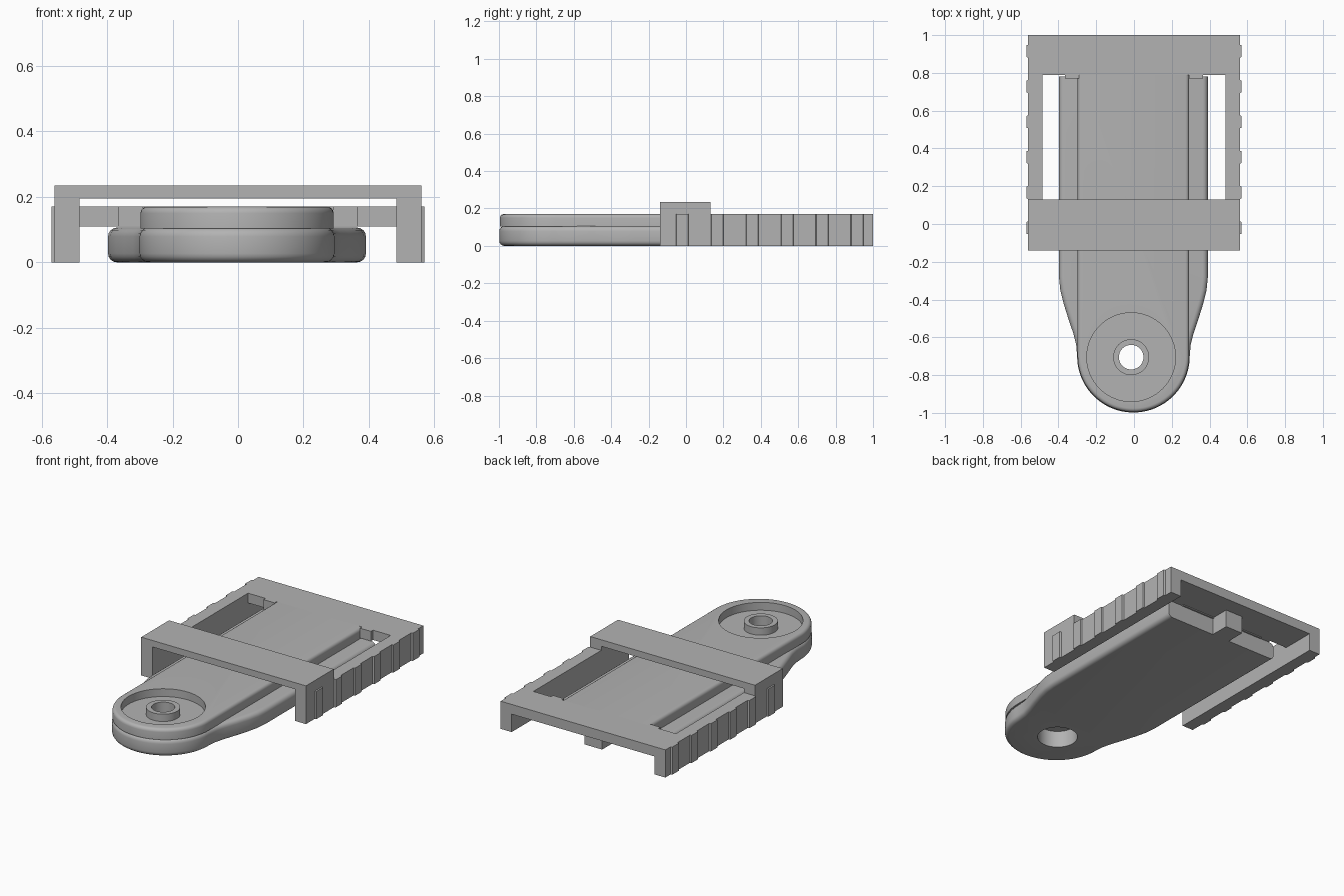
import bpy, bmesh, math
from math import cos, sin, pi

cube = bpy.data.objects.get("Cube")
if cube:
    bpy.data.objects.remove(cube, do_unlink=True)

grey = bpy.data.materials.new("plain grey")
grey.use_nodes = True
COL = (0.45, 0.45, 0.45, 1)
grey.diffuse_color = COL
grey.node_tree.nodes["Principled BSDF"].inputs["Base Color"].default_value = COL

HUB = (-0.015, -0.705)   # pivot hole centre


def finish(name, bm, smooth=False):
    bmesh.ops.recalc_face_normals(bm, faces=bm.faces[:])
    me = bpy.data.meshes.new(name)
    bm.to_mesh(me)
    bm.free()
    me.materials.append(grey)
    ob = bpy.data.objects.new(name, me)
    bpy.context.collection.objects.link(ob)
    if smooth:
        activate(ob)
        bpy.ops.object.shade_smooth_by_angle(angle=math.radians(35))
    return ob


def activate(ob):
    bpy.ops.object.select_all(action='DESELECT')
    ob.select_set(True)
    bpy.context.view_layer.objects.active = ob


def extrude(bm, pts, vec):
    face = bm.faces.new([bm.verts.new(p) for p in pts])
    geo = bmesh.ops.extrude_face_region(bm, geom=[face])["geom"]
    bmesh.ops.translate(bm, vec=vec, verts=[v for v in geo if isinstance(v, bmesh.types.BMVert)])


def box(name, x0, x1, y0, y1, z0, z1):
    bm = bmesh.new()
    extrude(bm, [(x0, y0, z0), (x1, y0, z0), (x1, y1, z0), (x0, y1, z0)], (0, 0, z1 - z0))
    return finish(name, bm)


def slab(name, side, radius, z0, z1, bevel, top_only):
    """Round-nosed tongue: nose arc, then the side points, mirrored, with rounded rims."""
    arc = [(radius * sin(a), -0.7 - radius * cos(a)) for a in (i * pi / 48 for i in range(1, 25))]
    half = arc + side
    outline = [(0, -0.7 - radius)] + half + [(-x, y) for x, y in reversed(half)]
    rear = side[-1][1]
    bm = bmesh.new()
    extrude(bm, [(x - 0.003, y, z0) for x, y in outline], (0, 0, z1 - z0))
    rims = [e for e in bm.edges
            if abs(e.verts[0].co.z - e.verts[1].co.z) < 1e-5
            and min(v.co.y for v in e.verts) < rear - 1e-4
            and not (top_only and e.verts[0].co.z < (z0 + z1) / 2)]
    bmesh.ops.bevel(bm, geom=rims, offset=bevel, segments=4, profile=0.5, affect='EDGES')
    return finish(name, bm)


def drill(ob, radius, z0, z1):
    bm = bmesh.new()
    ring = [(HUB[0] + radius * cos(i * pi / 32), HUB[1] + radius * sin(i * pi / 32), z0) for i in range(64)]
    extrude(bm, ring, (0, 0, z1 - z0))
    cutter = finish("cutter", bm)
    cutter.hide_render = True
    mod = ob.modifiers.new("hole", 'BOOLEAN')
    mod.operation = 'DIFFERENCE'
    mod.solver = 'EXACT'
    mod.object = cutter
    activate(ob)
    bpy.ops.object.modifier_apply(modifier=mod.name)
    bpy.data.objects.remove(cutter, do_unlink=True)


def smooth(ob):
    activate(ob)
    bpy.ops.object.shade_smooth_by_angle(angle=math.radians(35))


# Lower tongue with flared shoulders and a wide bore underneath
shoulder = [(0.303, -0.64), (0.318, -0.58), (0.345, -0.5), (0.37, -0.42),
            (0.387, -0.35), (0.394, -0.28), (0.394, 0.78)]
lower = slab("lower_tongue", shoulder, 0.298, 0, 0.106, 0.027, False)
drill(lower, 0.115, -0.1, 0.2)
smooth(lower)

# Upper tongue with round recess and pivot hole
upper = slab("upper_tongue", [(0.295, 0.79)], 0.295, 0.104, 0.17, 0.02, True)
drill(upper, 0.235, 0.122, 0.3)
drill(upper, 0.065, 0, 0.3)
smooth(upper)

# Raised ring around the pivot hole
bm = bmesh.new()
loops = []
for r, z in ((0.065, 0.115), (0.095, 0.115), (0.095, 0.167), (0.065, 0.167)):
    loops.append([bm.verts.new((HUB[0] + r * cos(i * pi / 32), HUB[1] + r * sin(i * pi / 32), z))
                  for i in range(64)])
for a, b in zip(loops, loops[1:] + loops[:1]):
    for i in range(64):
        j = (i + 1) % 64
        bm.faces.new((a[i], a[j], b[j], b[i]))
finish("pivot_ring", bm, True)

# Rear plate, catch below it, and the two side arms
box("rear_plate", -0.485, 0.485, 0.79, 1, 0.11, 0.17)
box("catch", -0.06, 0.06, 0.77, 0.9, 0, 0.112)

for s, side in ((1, "left"), (-1, "right")):
    box(side + "_arm", s * 0.485, s * 0.56, 0.13, 1, 0, 0.17)
    box(side + "_tab", s * 0.29, s * 0.365, 0.77, 0.79, 0.11, 0.17)
    # Grip ribs on the outer wall
    bm = bmesh.new()
    for k in range(6):
        y = -0.02 + 0.187 * k
        extrude(bm, [(s * 0.555, y - 0.036, 0), (s * 0.57, y - 0.031, 0),
                     (s * 0.57, y + 0.031, 0), (s * 0.555, y + 0.036, 0)], (0, 0, 0.17))
    finish(side + "_grip_ribs", bm)

# Bridge spanning the tongue
bm = bmesh.new()
half = [(0.485, 0.195), (0.485, 0), (0.56, 0), (0.56, 0.235)]
profile = half + [(-x, z) for x, z in reversed(half)]
extrude(bm, [(x, -0.14, z) for x, z in profile], (0, 0.27, 0))
finish("bridge", bm)
